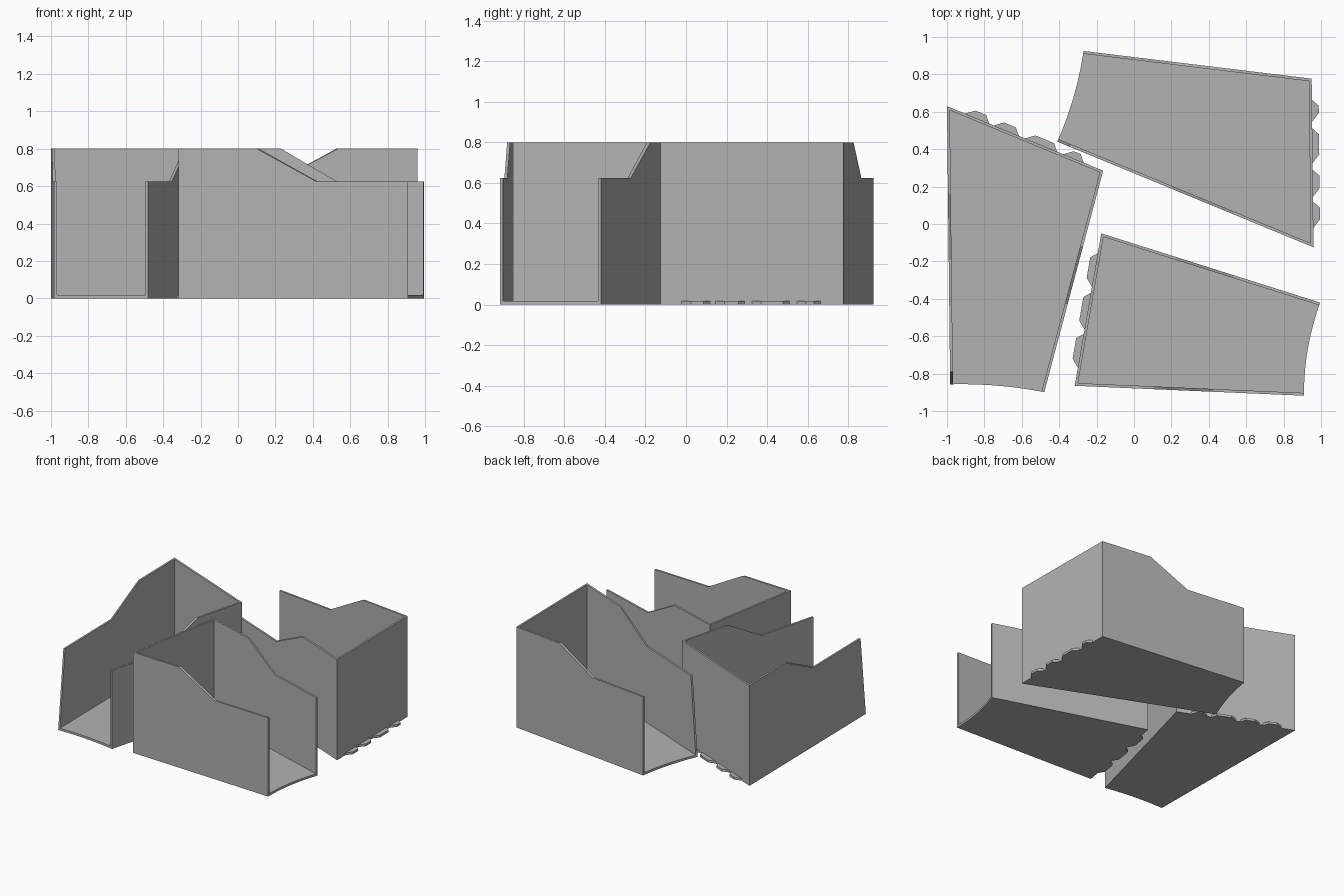
import bpy
import bmesh
from mathutils import Vector
from mathutils.geometry import intersect_line_line_2d, intersect_point_line

if "Cube" in bpy.data.objects:
    bpy.data.objects.remove(bpy.data.objects["Cube"])

WALL, FLOOR, HIGH, LOW = 0.015, 0.018, 0.80, 0.625

grey = bpy.data.materials.new("light grey plastic")
grey.diffuse_color = (0.45, 0.45, 0.45, 1)
grey.use_nodes = True
grey.node_tree.nodes["Principled BSDF"].inputs["Base Color"].default_value = grey.diffuse_color


def prism(name, ring_a, ring_b):
    """Solid between two matching rings of 3D points."""
    bm = bmesh.new()
    a = [bm.verts.new(p) for p in ring_a]
    b = [bm.verts.new(p) for p in ring_b]
    bm.faces.new(a)
    bm.faces.new(b[::-1])
    n = len(a)
    for i in range(n):
        bm.faces.new((a[i], b[i], b[(i + 1) % n], a[(i + 1) % n]))
    bmesh.ops.recalc_face_normals(bm, faces=bm.faces)
    mesh = bpy.data.meshes.new(name)
    bm.to_mesh(mesh)
    bm.free()
    mesh.materials.append(grey)
    obj = bpy.data.objects.new(name, mesh)
    bpy.context.collection.objects.link(obj)


def slab(name, pts, z0, z1):
    prism(name, [(p.x, p.y, z0) for p in pts], [(p.x, p.y, z1) for p in pts])


def meet(p, d, q, e):
    """Crossing of two lines given by point and direction."""
    return p + d * ((q - p).cross(e) / d.cross(e))


def side_wall(name, outer, inner, drop, lean):
    """Stepped wall, high at the back, low at the front."""
    profile = [(0, 0), (1, 0), (1 - lean, LOW), (drop[1], LOW), (drop[0], HIGH), (0, HIGH)]
    rings = [[(*a.lerp(b, t), z) for t, z in profile] for a, b in (outer, inner)]
    prism(name, *rings)


def bin_tray(name, back0, back1, front0, front1, drop1, lean1, tabs, sag):
    b0, b1, f0, f1 = map(Vector, (back0, back1, front0, front1))
    centre = (b0 + b1 + f0 + f1) / 4

    def inward(p, q):
        d = (q - p).normalized()
        n = Vector((-d.y, d.x))
        return d, n if n.dot(centre - p) > 0 else -n

    db, nb = inward(b0, b1)
    d0, n0 = inward(b0, f0)
    d1, n1 = inward(b1, f1)
    i0 = meet(b0 + nb * WALL, db, b0 + n0 * WALL, d0)
    i1 = meet(b0 + nb * WALL, db, b1 + n1 * WALL, d1)
    g0, g1 = f0 + n0 * WALL, f1 + n1 * WALL

    # walls, mitred at the back corners
    slab(name + "_back_wall", [b0, b1, i1, i0], 0, HIGH)
    side_wall(name + "_short_side", (b0, f0), (i0, g0), (0.34, 0.60), 0)
    side_wall(name + "_long_side", (b1, f1), (i1, g1), drop1, lean1)

    # floor with a hollow curved front edge
    back_dir = (centre - (f0 + f1) / 2).normalized()
    arc = [g0.lerp(g1, k / 12) + back_dir * sag * 4 * (k / 12) * (1 - k / 12) for k in range(13)]
    slab(name + "_floor", [i0] + arc + [i1], 0, FLOOR)

    # small chamfered tabs along the foot of the back wall
    for k, (s, e) in enumerate(tabs):
        pts = [b0.lerp(b1, u) - nb * out for u, out in
               ((s, 0), (s + 0.035, 0.036), (e - 0.05, 0.036), (e, 0))]
        slab(f"{name}_tab_{k + 1}", pts, 0, FLOOR)


four_tabs = [(0.125, 0.255), (0.295, 0.50), (0.54, 0.70), (0.73, 0.885)]
three_tabs = [(0.13, 0.35), (0.39, 0.63), (0.66, 0.88)]

bin_tray("left_bin", (-0.165, 0.285), (-1.0, 0.63), (-0.48, -0.90), (-0.983, -0.857),
         (0.31, 0.55), 0.045, four_tabs, 0.012)
bin_tray("rear_bin", (0.95, 0.777), (0.96, -0.125), (-0.27, 0.925), (-0.41, 0.44),
         (0.31, 0.55), 0.045, four_tabs, 0.015)
bin_tray("front_bin", (-0.175, -0.05), (-0.317, -0.865), (0.995, -0.42), (0.908, -0.918),
         (0.34, 0.60), 0, three_tabs, 0.02)
